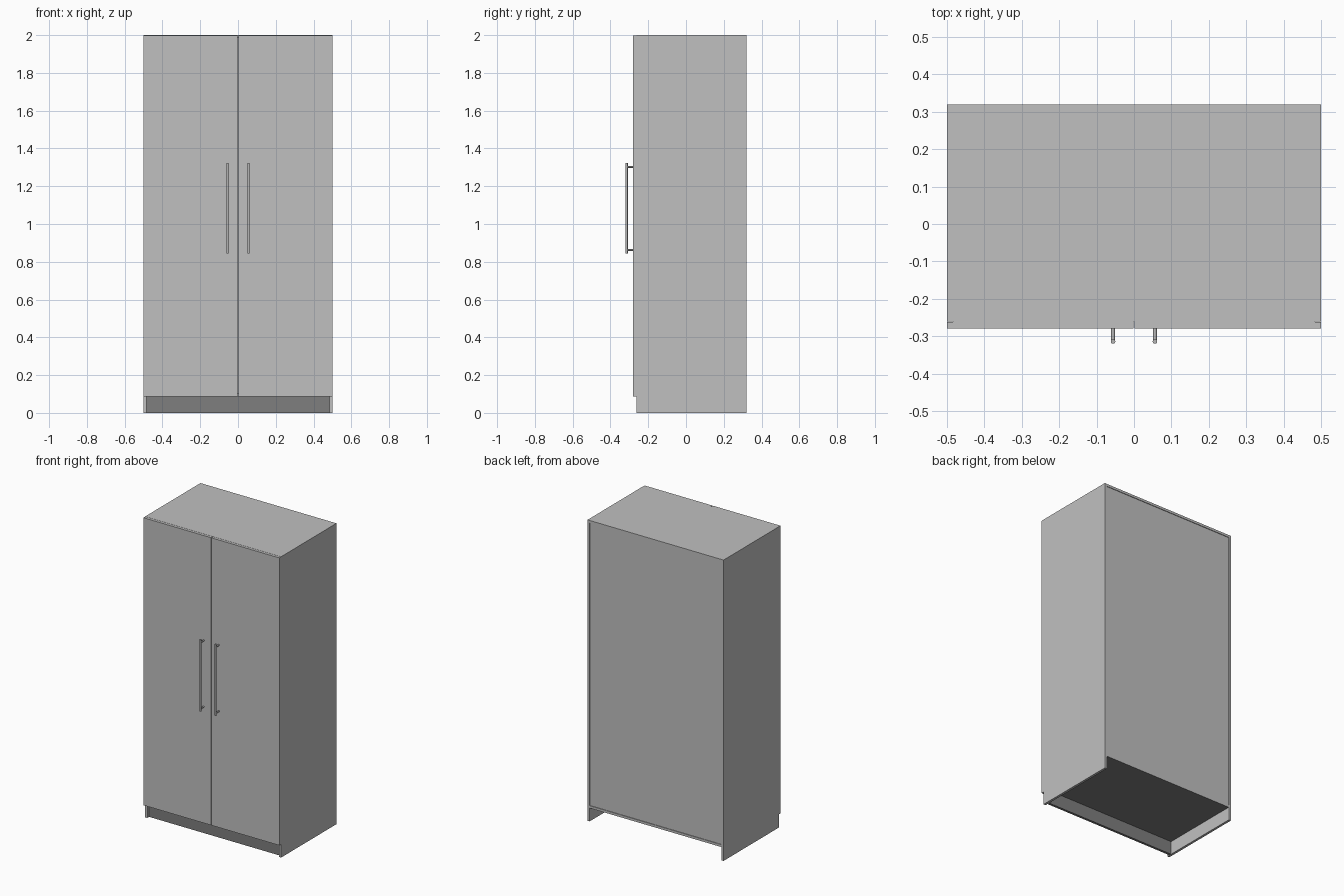
import bpy
from mathutils import Vector

cube = bpy.data.objects.get("Cube")
if cube:
    bpy.data.objects.remove(cube, do_unlink=True)


def material(name, value):
    m = bpy.data.materials.new(name)
    colour = (value, value, value, 1)
    m.use_nodes = True
    m.diffuse_color = colour
    m.node_tree.nodes["Principled BSDF"].inputs["Base Color"].default_value = colour
    return m


panel_grey = material("mid_grey", 0.53)
plinth_grey = material("dark_grey", 0.21)
handle_grey = material("handle_grey", 0.47)


def box(name, low, high, mat=panel_grey):
    low, high = Vector(low), Vector(high)
    bpy.ops.mesh.primitive_cube_add(size=1, location=(low + high) / 2)
    ob = bpy.context.object
    ob.name = name
    ob.scale = high - low
    bpy.ops.object.transform_apply(location=False, rotation=False, scale=True)
    ob.data.materials.append(mat)
    return ob


def rod(name, start, end, radius):
    start, end = Vector(start), Vector(end)
    axis = end - start
    bpy.ops.mesh.primitive_cylinder_add(vertices=20, radius=radius, depth=axis.length,
                                        location=(start + end) / 2)
    ob = bpy.context.object
    ob.name = name
    ob.rotation_euler = axis.to_track_quat("Z", "Y").to_euler()
    ob.data.materials.append(handle_grey)
    bpy.ops.object.shade_smooth_by_angle()


W, T = 0.5, 0.016          # half width, board thickness
FRONT, BACK = -0.262, 0.32  # carcass depth
BASE, TOP = 0.088, 2.0
INNER = W - T

# Carcass boards
box("top_panel", (-INNER, FRONT, TOP - T), (INNER, BACK, TOP))
box("back_panel", (-INNER, BACK - 0.012, BASE + T), (INNER, BACK - 0.004, TOP - T))
box("plinth", (-INNER, FRONT + 0.02, 0), (INNER, FRONT + 0.036, BASE), plinth_grey)

# Bottom board with a dark underside
bottom = box("bottom_panel", (-INNER, FRONT, BASE), (INNER, BACK, BASE + T))
bottom.data.materials.append(plinth_grey)
for face in bottom.data.polygons:
    face.material_index = int(face.normal.z < -0.5)

# Mirrored sides, doors and bar handles
for side, s in (("left", 1), ("right", -1)):
    def span(a, b):
        return sorted((a * s, b * s))

    x0, x1 = span(INNER, W)
    box(side + "_side_panel", (x0, FRONT + 0.001, 0), (x1, BACK, TOP))
    x0, x1 = span(0.002, W)
    box(side + "_door", (x0, -0.28, BASE), (x1, FRONT, TOP - 0.001))

    hx, hy = 0.056 * s, -0.314
    rod(side + "_handle_bar", (hx, hy, 0.845), (hx, hy, 1.322), 0.006)
    for end, z in (("lower", 0.862), ("upper", 1.302)):
        rod(f"{side}_{end}_handle_post", (hx, hy, z), (hx, -0.279, z), 0.005)
